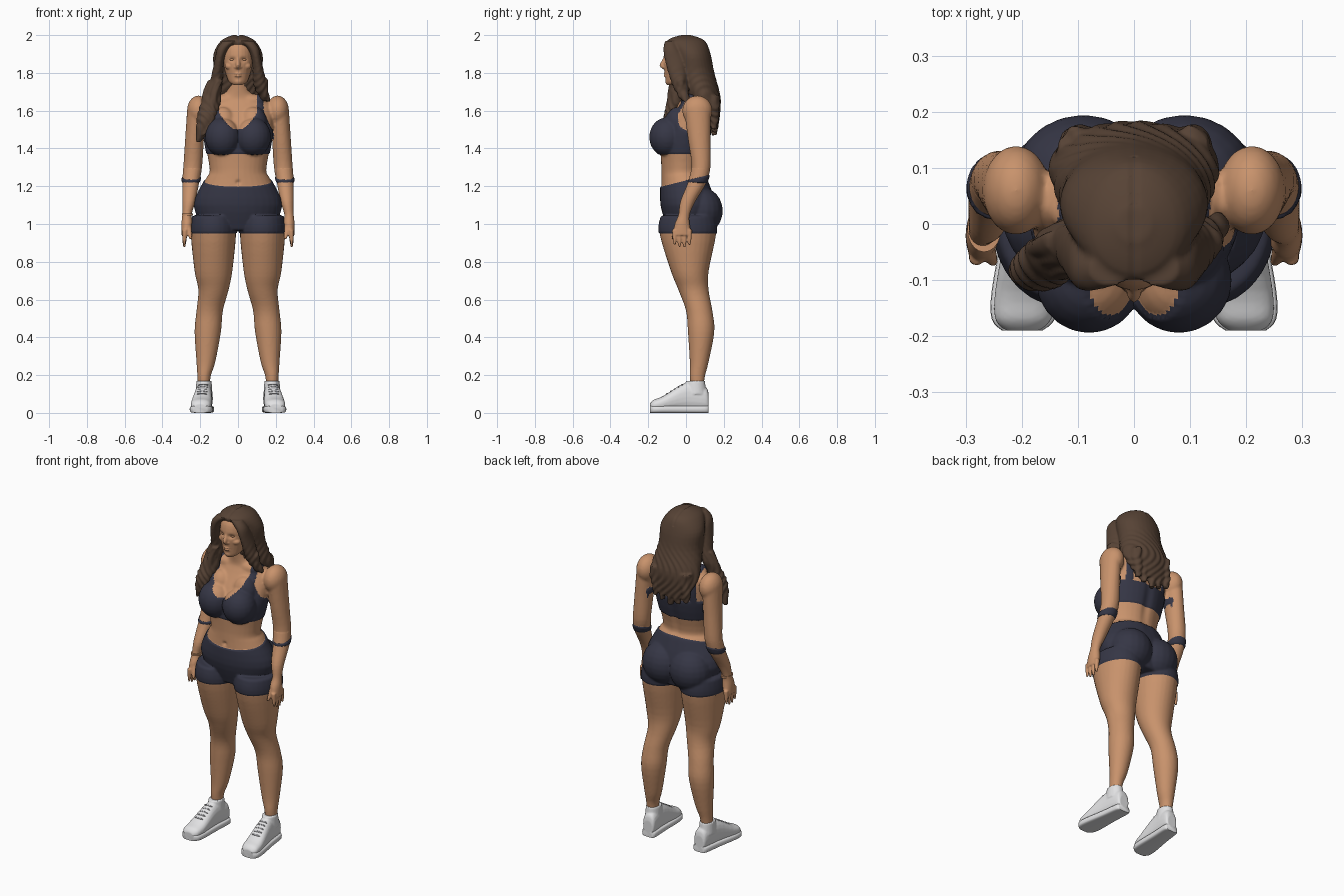
import bpy, bmesh, math
from math import cos, sin, exp, pi
from mathutils import Vector, Matrix

default_cube = bpy.data.objects.get("Cube")
if default_cube:
    bpy.data.objects.remove(default_cube)


def material(name, *rgb):
    mat = bpy.data.materials.new(name)
    mat.use_nodes = True
    mat.diffuse_color = (*rgb, 1)
    shader = mat.node_tree.nodes["Principled BSDF"]
    shader.inputs["Base Color"].default_value = (*rgb, 1)
    shader.inputs["Roughness"].default_value = .7
    return mat


SKIN = material("warm_skin", .58, .29, .15)
CLOTH = material("navy_fabric", .036, .037, .06)
HAIR = material("brown_hair", .095, .056, .036)
WHITE = material("white_shoe", .76, .76, .77)
GREY = material("grey_lace", .4, .4, .42)


def spline(rows, steps):
    """Pass a smooth curve through rows of position and radii."""
    pts = [Vector(row if len(row) == 5 else (*row, row[-1])) for row in rows]
    padded = [pts[0], *pts, pts[-1]]
    for before, start, end, after in zip(padded, padded[1:], padded[2:], padded[3:]):
        leave, arrive = (end - before) / 2, (after - start) / 2
        for step in range(steps):
            t = step / steps
            ease = t * t * (3 - 2 * t)
            yield (start.lerp(end, ease) + leave * (t * (1 - t) * (1 - t))
                   - arrive * (t * t * (1 - t)))
    yield pts[-1]


def loft(bm, rows, side=1, sides=20, steps=4, power=1, upright=True):
    """Skin elliptical sections; each row is x, y, z and one or two radii."""
    rings = []
    for x, y, z, wide, deep in spline(rows, steps):
        ring = []
        for corner in range(sides):
            angle = 2 * pi * corner / sides
            c, s = cos(angle), sin(angle)
            u = x * side + math.copysign(abs(c) ** power, c) * wide
            v = math.copysign(abs(s) ** power, s) * deep
            ring.append(bm.verts.new((u, y + v, z) if upright else (u, y, z + v)))
        rings.append(ring)
    for lower, upper in zip(rings, rings[1:]):
        for i in range(sides):
            bm.faces.new((lower[i - 1], lower[i], upper[i], upper[i - 1]))
    bm.faces.new(rings[0])
    bm.faces.new(rings[-1])


def central(rows):
    return [(0, *row) for row in rows]


def strand(bm, start, end, radius, side=1, wave=0):
    """A tapering, optionally wavy tube, used for fingers and locks of hair."""
    rows = []
    for step in range(6):
        t = step / 5
        x, y, z = Vector(start).lerp(Vector(end), t)
        rows.append((x + wave * sin(2 * pi * t), y, z, radius * (1 - t * t * .6)))
    loft(bm, rows, side, sides=12)


def ball(bm, centre, radii, side=1):
    x, y, z = centre
    place = Matrix.Translation((x * side, y, z)) @ Matrix.Diagonal((*radii, 1))
    bmesh.ops.create_uvsphere(bm, u_segments=20, v_segments=12, radius=1, matrix=place)


def finish(bm, name, *materials, voxel=0):
    """Turn the parts into an object, fusing them when a voxel size is given."""
    bmesh.ops.recalc_face_normals(bm, faces=bm.faces)
    mesh = bpy.data.meshes.new(name)
    bm.to_mesh(mesh)
    bm.free()
    ob = bpy.data.objects.new(name, mesh)
    bpy.context.collection.objects.link(ob)
    if voxel:
        fuse = ob.modifiers.new("fuse", "REMESH")
        fuse.mode, fuse.voxel_size = "VOXEL", voxel
        soften = ob.modifiers.new("soften", "SMOOTH")
        soften.factor, soften.iterations = .5, 4
        graph = bpy.context.evaluated_depsgraph_get()
        ob.data = bpy.data.meshes.new_from_object(ob.evaluated_get(graph))
        ob.modifiers.clear()
    ob.data.materials.clear()
    for mat in materials:
        ob.data.materials.append(mat)
    for other in bpy.context.selected_objects:
        other.select_set(False)
    ob.select_set(True)
    bpy.context.view_layer.objects.active = ob
    bpy.ops.object.shade_smooth_by_angle(angle=math.radians(50))
    return ob


def dent(across, along, width, height):
    return exp(-(across / width) ** 2 - (along / height) ** 2)


# Torso, legs and upper arms
torso = central([(.02, .97, .17, .11), (.01, 1.1, .23, .14), (-.01, 1.24, .17, .12),
                 (-.02, 1.29, .15, .11), (0, 1.47, .18, .13), (.04, 1.62, .18, .09),
                 (.04, 1.66, .13, .07), (.03, 1.7, .07, .06), (.01, 1.8, .05)])
leg = [(.13, .01, 1.04, .11, .14), (.13, .01, .95, .12, .15), (.13, .02, .75, .1),
       (.13, .04, .65, .08), (.15, .07, .54, .07), (.16, .08, .43, .07),
       (.17, .07, .27, .05), (.18, .06, .19, .035, .04), (.18, .06, .1, .03)]
arm = [(.22, .06, 1.6, .05, .07), (.23, .07, 1.45, .05, .06), (.24, .08, 1.3, .05),
       (.25, .06, 1.22, .045, .05), (.26, .01, 1.12, .035, .04), (.27, -.01, 1.05, .025, .03),
       (.27, -.02, 1, .03, .04), (.28, -.02, .94, .02, .05)]
bm = bmesh.new()
loft(bm, torso, sides=32)
for side in (1, -1):
    loft(bm, leg, side, sides=28)
    loft(bm, arm[:4], side)
    ball(bm, (.21, .06, 1.6), (.06, .08, .08), side)     # shoulder
    ball(bm, (.08, -.1, 1.46), (.09, .09, .1), side)     # bust
    ball(bm, (.08, -.05, 1.53), (.07, .06, .09), side)   # upper chest
    ball(bm, (.09, .08, 1.07), (.12, .11, .12), side)    # seat
    ball(bm, (.13, .01, .64), (.05, .04, .05), side)     # kneecap
    ball(bm, (.06, .02, 1.65), (.09, .05, .04), side)    # collarbone
body = finish(bm, "body", SKIN, CLOTH, voxel=.0075)

HEM, WAIST, TILT, BAND, NECKLINE = .95, 1.23, .25, 1.37, 1.5


def is_cloth(x, y, z):
    """Shorts below the waist; a strapped top around the chest."""
    x = abs(x)
    if z < BAND:
        return HEM < z < WAIST + TILT * y
    on_arm = math.hypot(x - .24, y - .07) < .06
    if on_arm or x > .19:
        return False
    if .1 < x < .135:
        return True
    if y > .04:
        return z < NECKLINE
    return z < NECKLINE + (9 * x * x if x < .1 else .36 - 2 * x)


# Clean hems, raised fabric, navel and spine hollow
bm = bmesh.new()
bm.from_mesh(body.data)
for height, tilt in ((HEM, 0), (WAIST, -TILT), (BAND, 0)):
    everything = bm.verts[:] + bm.edges[:] + bm.faces[:]
    bmesh.ops.bisect_plane(bm, geom=everything, plane_co=(0, 0, height), plane_no=(0, tilt, 1))
for face in bm.faces:
    face.material_index = int(is_cloth(*face.calc_center_median()))
bm.normal_update()
for vert in bm.verts:
    x, y, z = vert.co
    if all(face.material_index for face in vert.link_faces):
        vert.co += vert.normal * .005
    elif y < 0:
        vert.co.y += .014 * dent(x, z - 1.22, .01, .01)
    if y > .03:
        vert.co.y -= .01 * dent(x, z - 1.4, .025, .15)
bm.to_mesh(body.data)
bm.free()

# Forearms and hands
for side, label in ((1, "left"), (-1, "right")):
    bm = bmesh.new()
    loft(bm, arm[2:], side)
    for finger in range(4):
        y = -.06 + finger * .026
        strand(bm, (.28, y, .97), (.285, y, .89 - .015 * sin(finger)), .014, side)
    strand(bm, (.27, -.03, 1.02), (.25, -.07, .92), .018, side)
    finish(bm, label + "_forearm_and_hand", SKIN, voxel=.0045)

# Wrist band
bm = bmesh.new()
loft(bm, [(-.267, -.01, z, .03, .04) for z in (1.045, 1.055)], steps=1)
finish(bm, "wrist_band", SKIN)

# Head with modelled features
bm = bmesh.new()
loft(bm, central([(-.08, 1.735, .02), (-.06, 1.75, .045), (-.04, 1.78, .06, .07),
                  (-.02, 1.86, .08, .1), (-.01, 1.93, .08, .1), (0, 1.97, .06, .08)]), sides=28)
loft(bm, central([(-.11, 1.88, .01), (-.12, 1.84, .013, .02), (-.11, 1.82, .012)]))
for lip in (1.795, 1.784):
    ball(bm, (0, -.107, lip), (.02, .012, .006))
ball(bm, (0, -.09, 1.755), (.025, .02, .02))
for side in (1, -1):
    ball(bm, (.013, -.11, 1.83), (.01, .012, .007), side)
    ball(bm, (.04, -.08, 1.835), (.03, .025, .02), side)
head = finish(bm, "head", SKIN, voxel=.004)
EYE_X, EYE_Z = .03, 1.87
for vert in head.data.vertices:
    x, y, z = vert.co
    if y < -.05:
        vert.co.y += (.011 * dent(abs(x) - EYE_X, z - EYE_Z, .018, .012)
                      + .004 * dent(x, z - 1.79, .02, .003))
bm = bmesh.new()
for side in (1, -1):
    ball(bm, (EYE_X, -.092, EYE_Z), (.015, .014, .008), side)
finish(bm, "eyes", SKIN)

# Hair: back mass, side curtains and loose locks
bm = bmesh.new()
loft(bm, central([(0, 2, .03), (0, 1.97, .09, .1), (.03, 1.9, .13, .1), (.05, 1.8, .13, .1),
                  (.09, 1.68, .15, .09), (.12, 1.6, .14, .06), (.14, 1.52, .09, .03)]), sides=32)
curtain = [(.04, -.08, 1.97, .04, .03), (.08, -.08, 1.93, .03, .04),
           (.1, -.06, 1.86, .025, .05), (.12, -.03, 1.73, .035, .04)]
loft(bm, curtain + [(.15, 0, 1.65, .02)])
loft(bm, curtain + [(.14, -.05, 1.66, .05, .04), (.17, -.08, 1.55, .05, .04),
                    (.21, -.08, 1.43, .01)], -1)
for lock in range(5):
    shift = lock / 100
    wave = .012 * (-1) ** lock
    strand(bm, (.1 + shift, -.07 + shift, 1.76), (.17 + shift, -.11 + shift, 1.48 - shift),
           .02, side=-1, wave=wave)
    x = lock / 20 - .1
    strand(bm, (x, .14, 1.68), (x, .15, 1.47 + abs(x) / 3), .035, wave=wave / 2)
strand(bm, (.12, -.03, 1.78), (.15, -.03, 1.67), .025, wave=.01)
hair = finish(bm, "hair", HAIR, voxel=.006)
normals = [vert.normal.copy() for vert in hair.data.vertices]
for vert, normal in zip(hair.data.vertices, normals):
    x, y, z = vert.co
    fall = min(1, max(0, (1.85 - z) * 6))
    vert.co += normal * (.0025 * fall * sin(150 * x + 90 * y + 9 * sin(16 * z)))
    if z > 1.93:
        vert.co.z -= .006 * dent(x, 0, .005, 1)          # parting

# Trainers, from rows of length position, top height and half width
profile = [(-.19, .05, .03), (-.17, .07, .05), (-.12, .09, .055),
           (0, .16, .045), (.1, .14, .04), (.12, .1, .03)]


def shoe_x(y):
    return .182 - .09 * y


for side, label in ((1, "left"), (-1, "right")):
    bm = bmesh.new()
    loft(bm, [(shoe_x(y), y, top / 2 + .005, wide, top / 2 - .005) for y, top, wide in profile],
         side, power=.85, upright=False)
    loft(bm, [(.18, .05, .1, .045, .06), (.18, .05, .17, .04, .05)], side)
    finish(bm, label + "_shoe_upper", WHITE, voxel=.005)
    bm = bmesh.new()
    loft(bm, [(shoe_x(y), y, .019, wide + .006, .019) for y, top, wide in profile],
         side, power=.45, upright=False)
    finish(bm, label + "_shoe_sole", WHITE)
    bm = bmesh.new()
    for lace in range(5):
        y = -.1 + lace / 50
        ball(bm, (shoe_x(y), y, .16 + .6 * y), (.027, .005, .006), side)
    finish(bm, label + "_shoe_laces", GREY)
